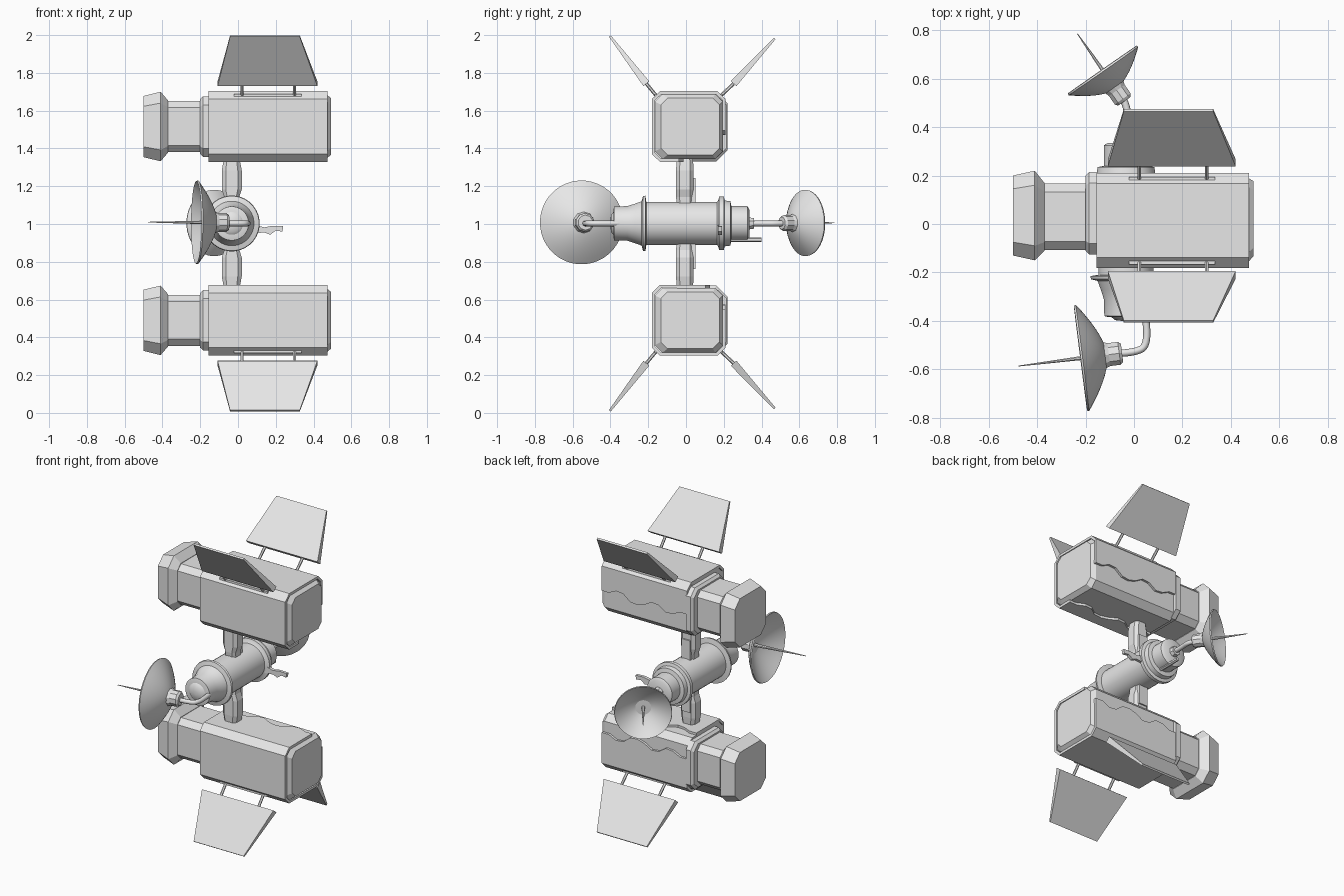
import bpy, bmesh, math
from mathutils import Vector

cube = bpy.data.objects.get("Cube")
if cube:
    bpy.data.objects.remove(cube, do_unlink=True)

grey = bpy.data.materials.new("light_grey")
grey.use_nodes = True
grey.diffuse_color = (0.8, 0.8, 0.8, 1)
grey.node_tree.nodes["Principled BSDF"].inputs["Base Color"].default_value = (0.8, 0.8, 0.8, 1)


def finish(name, bm, smooth=False):
    """Turn a bmesh into a named grey object."""
    bmesh.ops.recalc_face_normals(bm, faces=bm.faces)
    mesh = bpy.data.meshes.new(name)
    bm.to_mesh(mesh)
    bm.free()
    obj = bpy.data.objects.new(name, mesh)
    bpy.context.collection.objects.link(obj)
    mesh.materials.append(grey)
    if smooth:
        bpy.ops.object.select_all(action='DESELECT')
        obj.select_set(True)
        bpy.context.view_layer.objects.active = obj
        bpy.ops.object.shade_smooth_by_angle(angle=math.radians(35))
    return obj


def skin(name, rings, smooth=False):
    """Bridge closed rings of points and cap both ends."""
    bm = bmesh.new()
    loops = [[bm.verts.new(p) for p in ring] for ring in rings]
    n = len(loops[0])
    for a, b in zip(loops, loops[1:]):
        for i in range(n):
            j = (i + 1) % n
            bm.faces.new((a[i], a[j], b[j], b[i]))
    bm.faces.new(loops[0])
    bm.faces.new(loops[-1])
    return finish(name, bm, smooth)


def lathe(name, origin, axis, profile, sides=32, smooth=True):
    """Spin (distance along axis, radius) pairs around an axis."""
    origin, q = Vector(origin), Vector(axis).to_track_quat('Z', 'Y')
    rings = []
    for d, r in profile:
        turn = [2 * math.pi * (i + 0.5) / sides for i in range(sides)]
        rings.append([origin + q @ Vector((r * math.cos(t), r * math.sin(t), d)) for t in turn])
    return skin(name, rings, smooth)


def rod(name, a, b, r, r2=None, sides=8):
    a, b = Vector(a), Vector(b)
    return lathe(name, a, b - a, [(0, r), ((b - a).length, r2 or r)], sides, sides > 6)


def hull(name, pts):
    bm = bmesh.new()
    for p in pts:
        bm.verts.new(p)
    bmesh.ops.convex_hull(bm, input=bm.verts)
    bmesh.ops.dissolve_limit(bm, angle_limit=0.02, verts=bm.verts, edges=bm.edges)
    return finish(name, bm)


def octagon(x, yc, zc, hy, hz, c):
    """Chamfered rectangle across the x axis."""
    corners = [(-hy, c - hz), (-hy, hz - c), (c - hy, hz), (hy - c, hz),
               (hy, hz - c), (hy, c - hz), (hy - c, -hz), (c - hy, -hz)]
    return [(x, yc + y, zc + z) for y, z in corners]


def tube(name, pts, r):
    curve = bpy.data.curves.new(name, 'CURVE')
    curve.dimensions = '3D'
    curve.bevel_depth = r
    curve.bevel_resolution = 2
    curve.use_fill_caps = True
    s = curve.splines.new('NURBS')
    s.points.add(len(pts) - 1)
    for p, co in zip(s.points, pts):
        p.co = (*co, 1)
    s.order_u = 3
    s.use_endpoint_u = True
    curve.materials.append(grey)
    obj = bpy.data.objects.new(name, curve)
    bpy.context.collection.objects.link(obj)


MID = 1.003
WAVE = [0, 0, -0.025, -0.03, 0.005, 0.01, -0.02, -0.035, -0.03, 0.01, 0.015, -0.01, -0.01]


def torn_shell(name, zc, s, far_y, back_z):
    """Outer armour wrapped round three sides with ragged free edges."""
    path = [(far_y, -0.187), (-0.15, -0.187), (-0.193, -0.145), (-0.193, 0.145),
            (-0.15, 0.187), (0.155, 0.187), (0.198, 0.145), (0.198, back_z)]
    bm = bmesh.new()
    cols = []
    for i, w in enumerate(WAVE):
        x = -0.155 + 0.63 * i / (len(WAVE) - 1)
        col = []
        for k, (y, z) in enumerate(path):
            if k == 0:
                y += w
            if k == len(path) - 1:
                z += w
            col.append(bm.verts.new((x, y + 0.012, zc + s * z)))
        cols.append(col)
    for a, b in zip(cols, cols[1:]):
        for k in range(len(path) - 1):
            bm.faces.new((a[k], a[k + 1], b[k + 1], b[k]))
    obj = finish(name, bm)
    mod = obj.modifiers.new("thickness", 'SOLIDIFY')
    mod.thickness = 0.018
    # thicken toward the pod centre
    front = next(p for p in obj.data.polygons if abs(p.normal.y) > 0.9 and p.center.y < 0)
    mod.offset = -1 if front.normal.y < 0 else 1


for tag, s in (("upper", 1), ("lower", -1)):
    zc = MID + s * 0.513

    # Pod body, neck and flared head
    skin(tag + "_pod", [octagon(-0.155, 0.015, zc, 0.18, 0.172, 0.04),
                        octagon(0.465, 0.015, zc, 0.18, 0.172, 0.04),
                        octagon(0.493, 0.022, zc, 0.155, 0.15, 0.035)])
    skin(tag + "_neck", [octagon(-0.38, 0.03, zc, 0.137, 0.135, 0.035),
                         octagon(-0.19, 0.03, zc, 0.137, 0.135, 0.035)])
    skin(tag + "_collar", [octagon(-0.2, 0.045, zc, 0.155, 0.145, 0.04),
                           octagon(-0.185, 0.045, zc, 0.17, 0.16, 0.045),
                           octagon(-0.15, 0.045, zc, 0.17, 0.16, 0.045)])
    skin(tag + "_head", [octagon(-0.5, 0.035, zc, 0.165, 0.162, 0.055),
                         octagon(-0.41, 0.035, zc, 0.185, 0.184, 0.06),
                         octagon(-0.37, 0.03, zc, 0.14, 0.138, 0.035)])
    torn_shell(tag + "_shell", zc, s, -0.04 if s > 0 else 0.1, -0.01 if s > 0 else -0.05)

    # Strut joining the pod to the hub
    skin(tag + "_strut", [[(x * w - 0.033, y * d - 0.006, MID + s * h) for x, y in
                           ((-1, -0.6), (-0.6, -1), (0.6, -1), (1, -0.6),
                            (1, 0.6), (0.6, 1), (-0.6, 1), (-1, 0.6))]
                          for h, w, d in ((0.08, 0.038, 0.04), (0.14, 0.04, 0.047),
                                          (0.18, 0.053, 0.047), (0.28, 0.053, 0.047),
                                          (0.35, 0.04, 0.042))])
    hull(tag + "_strut_plate", [(x, y, MID + s * h) for x in (-0.065, 0.0)
                                for y in (0.02, 0.05) for h in (0.1, 0.24)])

    # Two splayed solar panels with their mounts
    for side, base, tip, mount in (("front", (-0.21, 0.74), (-0.403, 0.992), (-0.158, 0.677)),
                                   ("back", (0.252, 0.74), (0.47, 0.98), (0.185, 0.677))):
        a, b = Vector(base), Vector(tip)
        n = (b - a).orthogonal().normalized()
        pts = []
        for p, t, x0, x1 in ((a, 0.02, -0.108, 0.42), (b, 0.006, -0.042, 0.327)):
            for e in (-t, t):
                q = p + n * e
                pts += [(x, q.x, MID + s * q.y) for x in (x0, x1)]
        hull(f"{tag}_{side}_panel", pts)
        m = (mount[0], MID + s * mount[1])
        rod(f"{tag}_{side}_mount_bar", (-0.02, *m), (0.335, *m), 0.012, sides=4)
        for i, x in enumerate((0.022, 0.3)):
            rod(f"{tag}_{side}_mount_pin_{i}", (x, *m), (x, a.x, MID + s * a.y), 0.009, sides=6)

# Central hub along the y axis
lathe("hub", (-0.033, 0, MID), (0, 1, 0),
      [(-0.385, 0.07), (-0.38, 0.09), (-0.31, 0.092), (-0.27, 0.105), (-0.235, 0.118),
       (-0.228, 0.145), (-0.215, 0.148), (-0.21, 0.115), (0.165, 0.115), (0.17, 0.122),
       (0.176, 0.142), (0.2, 0.142), (0.205, 0.122), (0.235, 0.118), (0.24, 0.092),
       (0.325, 0.092), (0.335, 0.075)])
lathe("hub_nose", (-0.033, -0.385, MID), (0, -1, 0), [(0, 0.06), (0.012, 0.045), (0.016, 0.01)])
lathe("hub_tail", (-0.033, 0.33, MID), (0, 1, 0), [(0, 0.035), (0.03, 0.03)], 8, False)
rod("tail_probe", (-0.01, 0.23, 0.917), (-0.01, 0.4, 0.917), 0.012, sides=6)

# Broken bracket beside the hub
bm = bmesh.new()
outline = [(0.07, 1.0), (0.14, 0.982), (0.18, 0.99), (0.24, 0.988), (0.235, 0.96),
           (0.2, 0.965), (0.17, 0.943), (0.14, 0.955), (0.07, 0.95)]
face = bm.faces.new([bm.verts.new((x, 0.17, z)) for x, z in outline])
ext = bmesh.ops.extrude_face_region(bm, geom=[face])
bmesh.ops.translate(bm, vec=(0, 0.02, 0), verts=[v for v in ext["geom"] if isinstance(v, bmesh.types.BMVert)])
finish("broken_bracket", bm)


def antenna(tag, apex, axis, radius, depth, spike, socket, arm):
    """Hollow dish with a feed spike, a socket and a bent arm."""
    apex, axis = Vector(apex), Vector(axis).normalized()
    steps = [i / 8 for i in range(1, 9)]
    outer = [(depth * t ** 1.6, radius * t) for t in steps]
    inner = [(d + 0.008, r * 0.985) for d, r in reversed(outer)]
    lathe(tag + "_dish", apex, axis, outer + inner, 40)
    rod(tag + "_spike", apex, apex + axis * spike, 0.012, 0.002)
    lathe(tag + "_socket", apex - axis * 0.06, axis,
          [(0, socket * 0.8), (0.012, socket), (0.055, socket), (0.08, socket * 1.2)], 10, False)
    tube(tag + "_arm", arm, 0.015)


antenna("front", (-0.109, -0.54, 1.008), (-0.99, -0.125, 0.005), 0.222, 0.105, 0.37, 0.05,
        [(0.03, -0.28, MID), (0.05, -0.38, MID), (0.055, -0.5, MID), (0.01, -0.53, MID), (-0.06, -0.534, MID)])
antenna("back", (-0.074, 0.556, 1.005), (-0.57, 0.82, 0.005), 0.176, 0.092, 0.28, 0.042,
        [(-0.033, 0.32, MID), (-0.033, 0.42, MID), (-0.025, 0.48, MID), (-0.05, 0.525, MID)])
